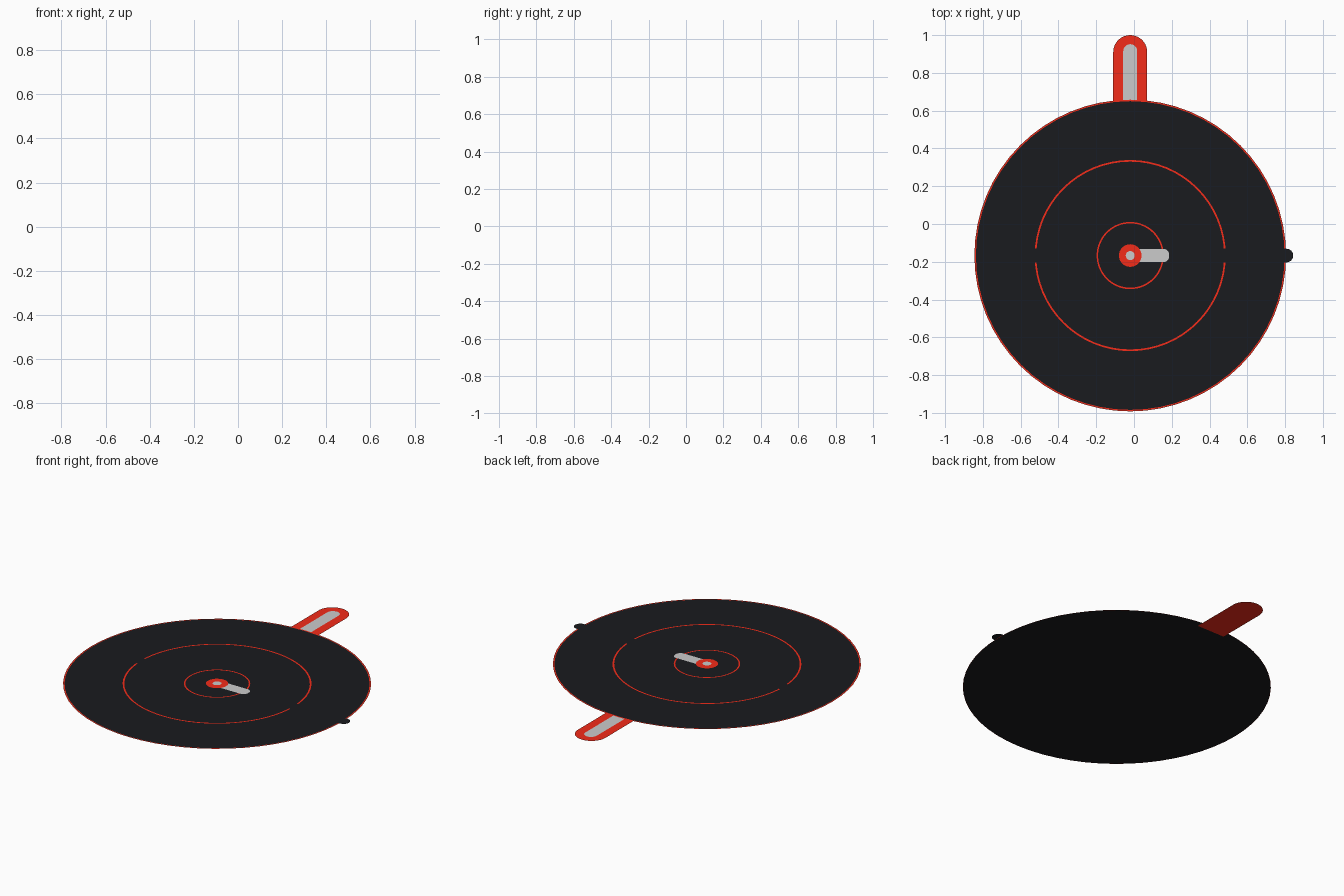
import bpy, bmesh
from math import sin, cos, pi, radians

if "Cube" in bpy.data.objects:
    bpy.data.objects.remove(bpy.data.objects["Cube"])

CX, CY = -0.02, -0.167      # dial centre
STEP = 0.0005               # spacing of the stacked flat layers


def material(name, rgb):
    m = bpy.data.materials.new(name)
    m.diffuse_color = (*rgb, 1)
    m.use_nodes = True
    m.node_tree.nodes["Principled BSDF"].inputs["Base Color"].default_value = m.diffuse_color
    return m


RED = material("red", (0.9, 0.025, 0.01))
BLACK = material("black", (0.01, 0.0105, 0.013))


def add(name, bm, mat, layer):
    bmesh.ops.recalc_face_normals(bm, faces=bm.faces)
    for f in bm.faces:
        f.normal_update()
        if f.normal.z < 0:
            f.normal_flip()
    me = bpy.data.meshes.new(name)
    bm.to_mesh(me)
    bm.free()
    ob = bpy.data.objects.new(name, me)
    ob.location.z = layer * STEP
    if mat:
        me.materials.append(mat)
    bpy.context.collection.objects.link(ob)


def sheet(name, pts, mat, layer):
    bm = bmesh.new()
    bm.faces.new([bm.verts.new((x, y, 0)) for x, y in pts])
    add(name, bm, mat, layer)


def arc(x, y, r, a0, a1, n):
    return [(x + r * cos(radians(a0 + (a1 - a0) * i / n)),
             y + r * sin(radians(a0 + (a1 - a0) * i / n))) for i in range(n + 1)]


def disc(name, r, mat, layer, n=64):
    sheet(name, arc(CX, CY, r, 0, 360, n)[:-1], mat, layer)


def ring(name, r_in, r_out, mat, layer, n=64):
    bm = bmesh.new()
    loops = [[bm.verts.new((x, y, 0)) for x, y in arc(CX, CY, r, 0, 360, n)[:-1]]
             for r in (r_in, r_out)]
    for i in range(n):
        j = (i + 1) % n
        bm.faces.new((loops[0][i], loops[1][i], loops[1][j], loops[0][j]))
    add(name, bm, mat, layer)


# Tab at the back, tucked under the dial
def tab(name, half, top, bottom, mat, layer):
    sheet(name, arc(CX, top - half, half, 0, 180, 20)
          + [(CX - half, bottom), (CX + half, bottom)], mat, layer)


tab("tab", 0.09, 1.0, 0.615, RED, 0)
tab("tab_inlay", 0.037, 0.952, 0.63, None, 1)

# Dial face with its red lines
disc("dial_face", 0.823, BLACK, 2)
ring("rim_line", 0.817, 0.825, RED, 3)
ring("middle_line", 0.497, 0.506, RED, 3)

# Black bar crossing the dial and poking out on the right
H = 0.036
sheet("cross_bar", arc(0.843 - H, CY, H, -90, 90, 16)
      + arc(-0.6, CY, H, 90, 270, 16), BLACK, 4)
ring("inner_line", 0.170, 0.178, RED, 5)

# Pointer with rounded tip, and hub
P, C = 0.035, 0.03
sheet("pointer", arc(0.186 - C, CY - P + C, C, -90, 0, 8)
      + arc(0.186 - C, CY + P - C, C, 0, 90, 8)
      + [(CX, CY + P), (CX, CY - P)], None, 6)
disc("hub", 0.06, RED, 7, 32)
disc("hub_pin", 0.024, None, 8, 24)
